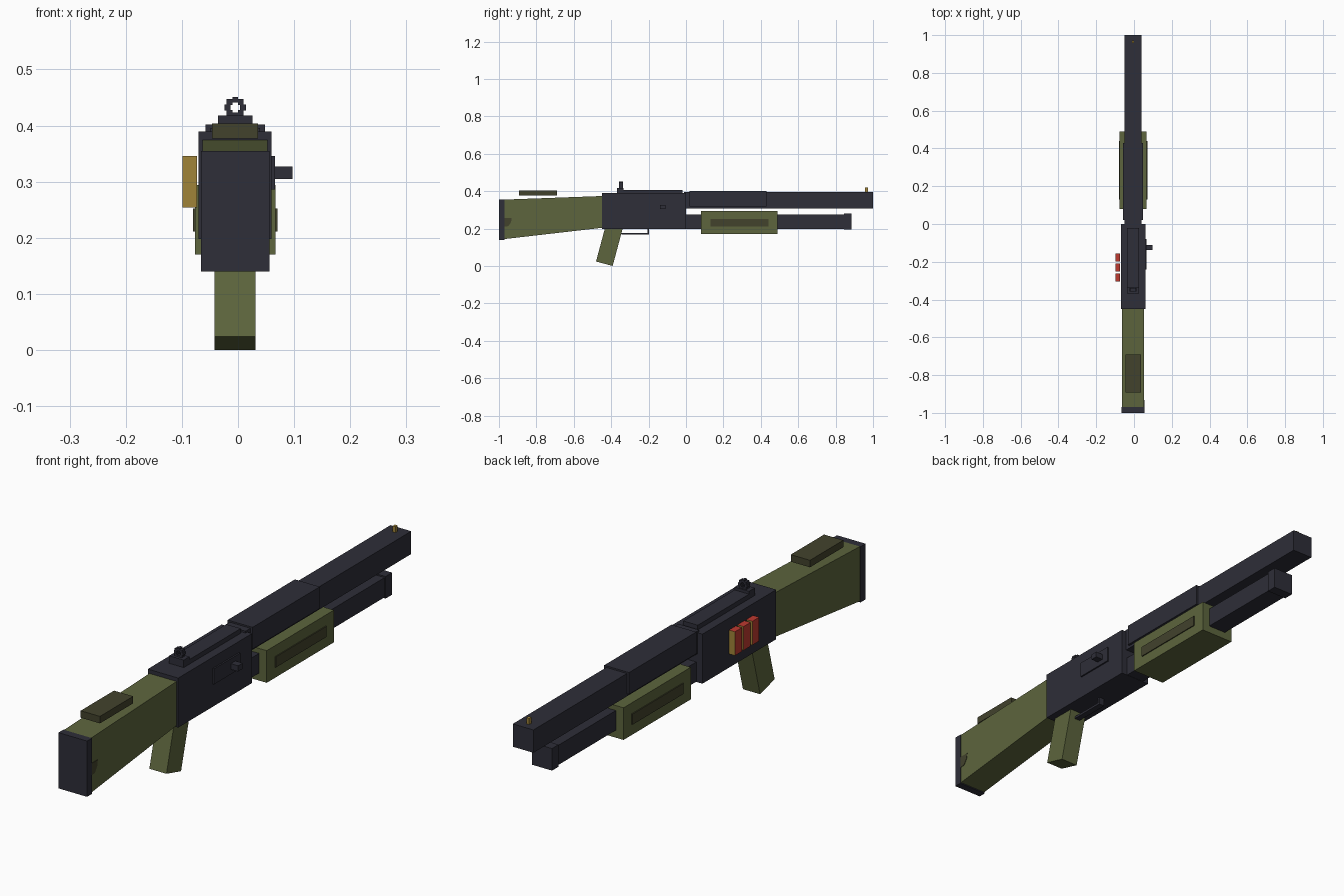
import bpy, bmesh, math
from mathutils import Vector

cube = bpy.data.objects.get("Cube")
if cube:
    bpy.data.objects.remove(cube, do_unlink=True)


def material(name, rgb):
    """Flat material from display RGB, stored as linear."""
    lin = [((c / 255 + 0.055) / 1.055) ** 2.4 for c in rgb] + [1]
    m = bpy.data.materials.new(name)
    m.use_nodes = True
    m.diffuse_color = lin
    m.node_tree.nodes["Principled BSDF"].inputs["Base Color"].default_value = lin
    return m


METAL = material("gunmetal", (46, 46, 56))
OLIVE = material("olive", (93, 101, 61))
DARK = material("dark olive", (66, 66, 44))
BRASS = material("brass", (160, 132, 56))
RED = material("shell red", (190, 58, 48))

MID = -0.005  # centre plane of the body


def finish(name, bm, mat):
    bmesh.ops.recalc_face_normals(bm, faces=bm.faces)
    me = bpy.data.meshes.new(name)
    bm.to_mesh(me)
    bm.free()
    me.materials.append(mat)
    ob = bpy.data.objects.new(name, me)
    bpy.context.collection.objects.link(ob)
    return ob


def prism(name, mat, x0, x1, profile):
    """Extrude a side profile of (y, z) points from x0 to x1."""
    bm = bmesh.new()
    face = bm.faces.new([bm.verts.new((x0, y, z)) for y, z in profile])
    ext = bmesh.ops.extrude_face_region(bm, geom=[face])["geom"]
    verts = [g for g in ext if isinstance(g, bmesh.types.BMVert)]
    bmesh.ops.translate(bm, verts=verts, vec=(x1 - x0, 0, 0))
    return finish(name, bm, mat)


def box(name, mat, x0, x1, y0, y1, z0, z1):
    return prism(name, mat, x0, x1, [(y0, z0), (y1, z0), (y1, z1), (y0, z1)])


def mid_box(name, mat, half, *yz):
    return box(name, mat, MID - half, MID + half, *yz)


# Receiver, barrel and magazine tube
mid_box("receiver", METAL, 0.065, -0.45, 0, 0.198, 0.389)
mid_box("barrel", METAL, 0.044, -0.01, 1, 0.308, 0.396)
mid_box("barrel_shroud", METAL, 0.053, 0.02, 0.43, 0.318, 0.402)
mid_box("magazine_tube", METAL, 0.039, -0.01, 0.87, 0.199, 0.275)
mid_box("magazine_cap", METAL, 0.043, 0.845, 0.885, 0.195, 0.28)

# Sliding fore-end with a thin panel on each side
mid_box("fore_end", OLIVE, 0.0715, 0.08, 0.49, 0.17, 0.294)
for side, label in ((-1, "right"), (1, "left")):
    x = MID + side * 0.0715
    box("fore_end_panel_" + label, DARK, x, x + side * 0.004, 0.13, 0.44, 0.211, 0.252)

# Tapered stock, butt plate and cheek rest
prism("stock", OLIVE, MID - 0.058, MID + 0.058,
      [(-0.97, 0.144), (-0.45, 0.204), (-0.45, 0.374), (-0.97, 0.355)])
mid_box("butt_plate", METAL, 0.061, -1, -0.97, 0.14, 0.355)
mid_box("cheek_rest", DARK, 0.041, -0.893, -0.69, 0.377, 0.404)
prism("stock_patch", DARK, MID + 0.055, MID + 0.0595,
      [(-0.97, 0.21), (-0.95, 0.213), (-0.935, 0.235), (-0.932, 0.257), (-0.97, 0.257)])

# Slanted grip: a rectangle turned about its bottom rear corner
tilt = math.radians(15)
along = Vector((math.sin(tilt), math.cos(tilt))) * 0.22
across = Vector((math.cos(tilt), -math.sin(tilt))) * 0.092
heel = Vector((-0.481, 0.024))
prism("grip", OLIVE, MID - 0.0365, MID + 0.0365,
      [heel, heel + across, heel + across + along, heel + along])

# Trigger guard
mid_box("guard_bar", METAL, 0.012, -0.345, -0.198, 0.168, 0.177)
mid_box("guard_post", METAL, 0.012, -0.207, -0.198, 0.168, 0.2)

# Top rail and rear sight: a ring of small blocks
mid_box("top_rail", METAL, 0.031, -0.345, -0.02, 0.385, 0.407)
mid_box("rear_sight_base", METAL, 0.031, -0.368, -0.333, 0.385, 0.418)
for i in range(8):
    a = i * math.pi / 4
    x, z, h = MID + 0.014 * math.cos(a), 0.432 + 0.014 * math.sin(a), 0.0052
    box("rear_sight_block", METAL, x - h, x + h, -0.357, -0.338, z - h, z + h)

# Front bead
mid_box("front_sight", BRASS, 0.006, 0.958, 0.972, 0.39, 0.419)

# Ejection port and bolt handle
box("ejection_port", METAL, 0.055, 0.066, -0.24, -0.08, 0.286, 0.346)
box("bolt_handle", METAL, 0.06, 0.097, -0.138, -0.11, 0.305, 0.327)

# Spare shells: red bodies with brass ends
for i in range(3):
    y = -0.178 - 0.053 * i
    shell = box("spare_shell", RED, -0.099, -0.073, y - 0.021, y + 0.021, 0.254, 0.346)
    shell.data.materials.append(BRASS)
    for p in shell.data.polygons:
        p.material_index = int(abs(p.normal.y) > 0.9)
